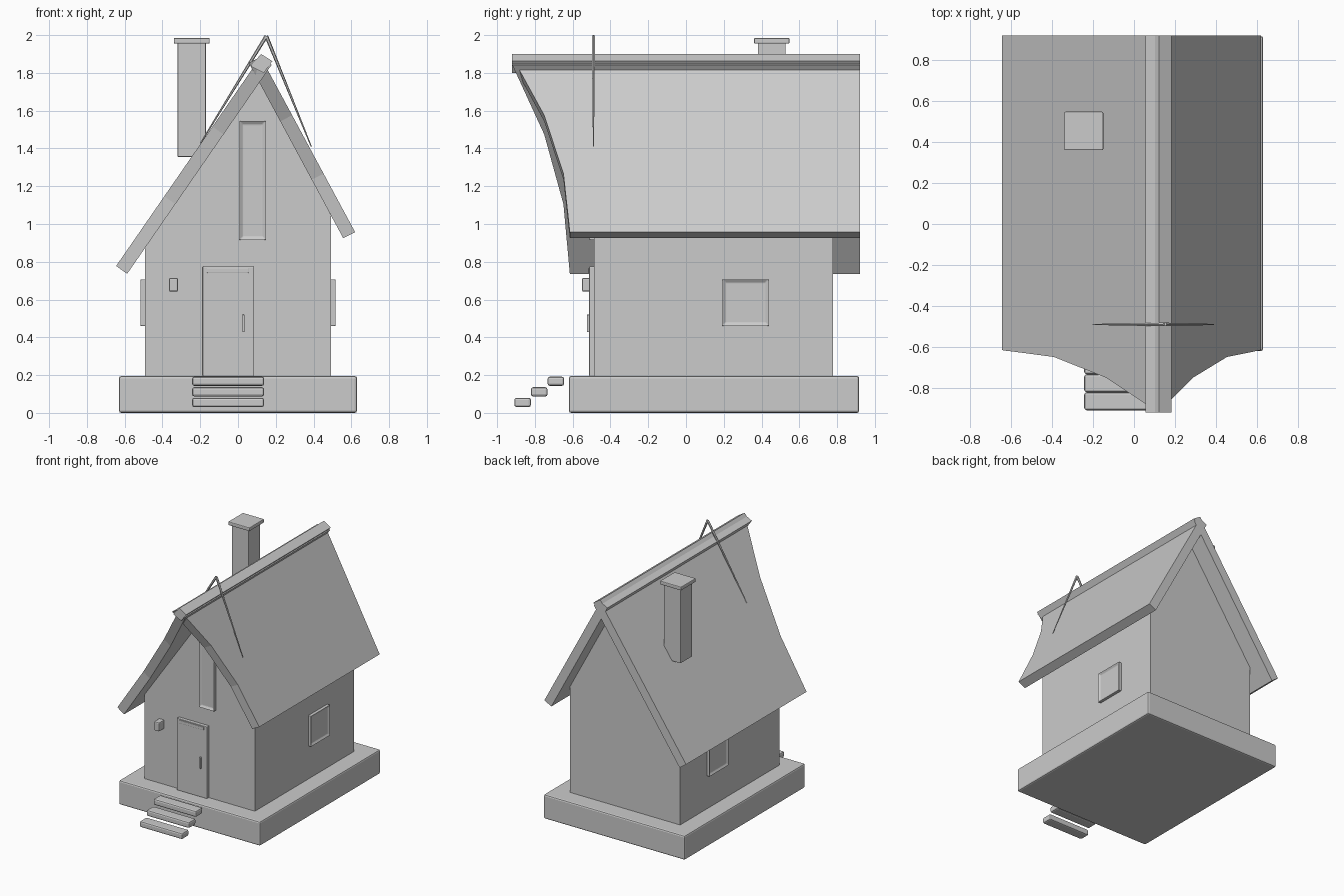
import bpy, bmesh
from mathutils import Vector, Matrix

if "Cube" in bpy.data.objects:
    bpy.data.objects.remove(bpy.data.objects["Cube"])


def finish(name, bm, bevel=0.0):
    bmesh.ops.recalc_face_normals(bm, faces=bm.faces)
    me = bpy.data.meshes.new(name)
    bm.to_mesh(me)
    bm.free()
    ob = bpy.data.objects.new(name, me)
    bpy.context.collection.objects.link(ob)
    if bevel:
        m = ob.modifiers.new("bevel", 'BEVEL')
        m.width = bevel
        m.segments = 2
    return ob


def box(name, x, y, z, bevel=0.006):
    bm = bmesh.new()
    bmesh.ops.create_cube(bm, size=1)
    for v in bm.verts:
        v.co = [r[0] + (c + 0.5) * (r[1] - r[0]) for c, r in zip(v.co, (x, y, z))]
    return finish(name, bm, bevel)


def extrude_profile(name, pts, y0, y1, bevel=0.0):
    bm = bmesh.new()
    f = bm.faces.new([bm.verts.new((x, y0, z)) for x, z in pts])
    ext = bmesh.ops.extrude_face_region(bm, geom=[f])
    for v in ext['geom']:
        if isinstance(v, bmesh.types.BMVert):
            v.co.y = y1
    return finish(name, bm, bevel)


def window(name, x, y, z, normal):
    # box whose outer face is inset and pushed in, leaving a raised frame
    bm = bmesh.new()
    bmesh.ops.create_cube(bm, size=1)
    for v in bm.verts:
        v.co = [r[0] + (c + 0.5) * (r[1] - r[0]) for c, r in zip(v.co, (x, y, z))]
    bm.normal_update()
    face = max(bm.faces, key=lambda f: f.normal.dot(Vector(normal)))
    bmesh.ops.inset_region(bm, faces=[face], thickness=0.026)
    bmesh.ops.translate(bm, verts=face.verts, vec=Vector(normal) * -0.012)
    return finish(name, bm, 0.004)


def roof_slab(name, eave, ridge, inward, rows=3):
    # front edge sweeps forward towards the ridge
    bm = bmesh.new()
    a, b = Vector(eave), Vector(ridge)
    grid = []
    for i in range(rows + 1):
        t = i / rows
        p = a.lerp(b, t)
        q = p + Vector(inward)
        yf = -0.615 - 0.305 * t * t
        grid.append([bm.verts.new(c) for c in (
            (p.x, yf, p.y), (p.x, 0.92, p.y), (q.x, 0.92, q.y), (q.x, yf, q.y))])
    for lo, hi in zip(grid, grid[1:]):
        for k in range(4):
            n = (k + 1) % 4
            bm.faces.new((lo[k], lo[n], hi[n], hi[k]))
    bm.faces.new(grid[0])
    bm.faces.new(grid[-1])
    return finish(name, bm)


def taper_bar(name, p0, p1, r0, r1):
    p0, p1 = Vector(p0), Vector(p1)
    d = p1 - p0
    bm = bmesh.new()
    bmesh.ops.create_cone(bm, cap_ends=True, segments=6, radius1=r0, radius2=r1, depth=d.length)
    rot = d.to_track_quat('Z', 'Y').to_matrix().to_4x4()
    bmesh.ops.transform(bm, verts=bm.verts, matrix=Matrix.Translation((p0 + p1) / 2) @ rot)
    return finish(name, bm)


# Foundation and steps
box("foundation", (-0.63, 0.63), (-0.62, 0.917), (0, 0.195), 0.012)
for i in range(3):
    y, z = -0.733 - 0.088 * i, 0.143 - 0.056 * i
    box(f"step_{i + 1}", (-0.243, 0.138), (y, y + 0.088), (z, z + 0.049), 0.012)

# Walls with lopsided gable
extrude_profile("walls", [(-0.492, 0.19), (0.492, 0.19), (0.492, 1.045),
                          (0.113, 1.76), (-0.492, 0.875)], -0.487, 0.777)

# Roof slopes and ridge
roof_slab("roof_left", (-0.645, 0.778), (0.12, 1.885), (0.058, -0.042))
roof_slab("roof_right", (0.62, 0.957), (0.12, 1.885), (-0.063, -0.032))
extrude_profile("ridge_cap", [(0.067, 1.835), (0.122, 1.9), (0.182, 1.862), (0.137, 1.80)],
                -0.92, 0.92)

# Crossed gable spars
taper_bar("spar_left", (0.15, -0.49, 1.995), (-0.2, -0.49, 1.425), 0.010, 0.003)
taper_bar("spar_right", (0.15, -0.49, 1.995), (0.388, -0.49, 1.41), 0.010, 0.003)

# Chimney
box("chimney", (-0.32, -0.17), (0.38, 0.527), (1.355, 1.96), 0.004)
box("chimney_cap", (-0.34, -0.15), (0.36, 0.548), (1.955, 1.985), 0.006)

# Door, its trim and handle
box("door", (-0.187, 0.083), (-0.513, -0.48), (0.195, 0.775), 0.004)
box("door_trim", (-0.165, 0.056), (-0.518, -0.505), (0.741, 0.767), 0.003)
box("door_handle", (0.023, 0.035), (-0.525, -0.505), (0.427, 0.52), 0.003)

# Wall lamp
box("wall_lamp", (-0.365, -0.318), (-0.55, -0.48), (0.642, 0.715), 0.008)

# Windows
window("gable_window", (0.008, 0.146), (-0.513, -0.48), (0.915, 1.545), (0, -1, 0))
for s, n in ((1, "right"), (-1, "left")):
    xs = sorted((s * 0.48, s * 0.517))
    window(f"{n}_window", xs, (0.193, 0.437), (0.46, 0.707), (s, 0, 0))
